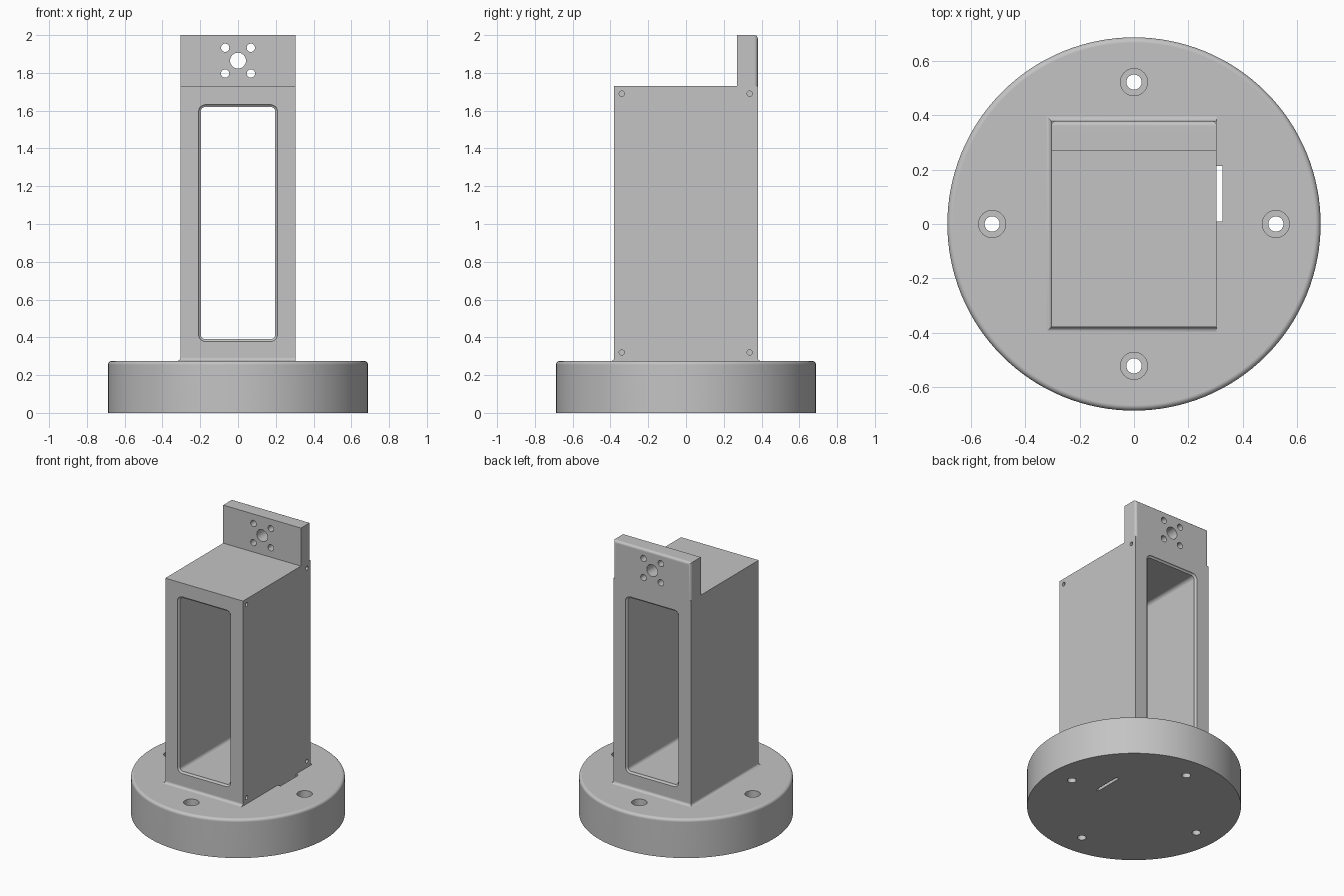
import bpy, bmesh, math
from mathutils import Matrix, Vector

if "Cube" in bpy.data.objects:
    bpy.data.objects.remove(bpy.data.objects["Cube"])

BASE_R, BASE_H = 0.688, 0.275
TOWER_X, TOWER_Y, TOWER_TOP = 0.305, 0.38, 1.73
FILLET = 0.018

grey = bpy.data.materials.new("plain grey")
grey.use_nodes = True
grey.diffuse_color = (0.55, 0.55, 0.55, 1)
grey.node_tree.nodes["Principled BSDF"].inputs["Base Color"].default_value = grey.diffuse_color


def to_object(name, bm):
    bmesh.ops.recalc_face_normals(bm, faces=bm.faces)
    mesh = bpy.data.meshes.new(name)
    bm.to_mesh(mesh)
    bm.free()
    mesh.materials.append(grey)
    obj = bpy.data.objects.new(name, mesh)
    bpy.context.collection.objects.link(obj)
    return obj


def box(bm, low, high):
    low, high = Vector(low), Vector(high)
    matrix = Matrix.Translation((low + high) / 2) @ Matrix.Diagonal((*(high - low), 1))
    bmesh.ops.create_cube(bm, size=1, matrix=matrix)


def rod(bm, centre, radius, length, axis="Z", segments=32):
    turn = {"X": Matrix.Rotation(math.pi / 2, 4, "Y"),
            "Y": Matrix.Rotation(math.pi / 2, 4, "X"), "Z": Matrix()}[axis]
    bmesh.ops.create_cone(bm, cap_ends=True, segments=segments, radius1=radius,
                          radius2=radius, depth=length,
                          matrix=Matrix.Translation(centre) @ turn)


def loft(bm, rings):
    rows = [[bm.verts.new(p) for p in ring] for ring in rings]
    for a, b in zip(rows, rows[1:]):
        for i in range(len(a)):
            j = (i + 1) % len(a)
            bm.faces.new((a[i], a[j], b[j], b[i]))
    bm.faces.new(rows[0])
    bm.faces.new(rows[-1])


def round_edges(bm, test, radius):
    edges = [e for e in bm.edges if test(e)]
    bmesh.ops.bevel(bm, geom=edges, offset=radius, segments=5, profile=0.5,
                    affect="EDGES")


def finish(obj, cutters):
    """Cut every hole, then smooth the round surfaces."""
    bpy.ops.object.select_all(action="DESELECT")
    bpy.context.view_layer.objects.active = obj
    obj.select_set(True)
    for bm in cutters:
        cutter = to_object("cutter", bm)
        cutter.hide_render = True
        mod = obj.modifiers.new("cut", "BOOLEAN")
        mod.operation, mod.solver, mod.object = "DIFFERENCE", "EXACT", cutter
        bpy.ops.object.modifier_apply(modifier=mod.name)
        bpy.data.objects.remove(cutter)
    bpy.ops.object.shade_smooth_by_angle(angle=math.radians(30))
    mod = obj.modifiers.new("even shading", "WEIGHTED_NORMAL")
    mod.keep_sharp = True


# Round base with a softened top rim
bm = bmesh.new()
rod(bm, (0, 0, BASE_H / 2), BASE_R, BASE_H, segments=128)
round_edges(bm, lambda e: all(v.co.z > 0.2 for v in e.verts), 0.02)
base = to_object("round_base", bm)

# Counterbored screw holes and the cable slot
bores, screws = bmesh.new(), bmesh.new()
for x, y in ((1, 0), (-1, 0), (0, 1), (0, -1)):
    rod(bores, (x * 0.523, y * 0.523, BASE_H), 0.05, 0.28)
    rod(screws, (x * 0.523, y * 0.523, 0.1), 0.028, 0.6)
box(screws, (TOWER_X, 0.01, -0.1), (0.327, 0.213, 0.5))
finish(base, [bores, screws])

# Tower, flared into the base on three sides
bm = bmesh.new()
rings = []
for i in range(7):
    a = i / 6 * math.pi / 2
    flare = FILLET * (1 - math.sin(a))
    z = BASE_H + FILLET * (1 - math.cos(a))
    rings.append((flare, z))
rings.append((0, TOWER_TOP))
loft(bm, [[(-TOWER_X - f, -TOWER_Y - f, z), (TOWER_X, -TOWER_Y - f, z),
           (TOWER_X, TOWER_Y + f, z), (-TOWER_X - f, TOWER_Y + f, z)]
          for f, z in rings])
tower = to_object("tower", bm)


def window_ring(y, grow):
    """Rounded rectangle outline of the window at depth y."""
    half_x, half_z, r = 0.197 + grow, 0.615 + grow, 0.025 + grow
    points = []
    for k, (sx, sz) in enumerate(((1, 1), (-1, 1), (-1, -1), (1, -1))):
        for i in range(7):
            a = (k + i / 6) * math.pi / 2
            points.append((sx * (half_x - r) + r * math.cos(a), y,
                           1.005 + sz * (half_z - r) + r * math.sin(a)))
    return points


# Window through the tower with rounded mouths
mouth = 0.012
front = [(-TOWER_Y - 0.1, mouth)]
for i in range(6):
    a = i / 5 * math.pi / 2
    front.append((-TOWER_Y + mouth * math.sin(a), mouth * (1 - math.cos(a))))
front[1:] = [(-TOWER_Y + mouth * (1 - math.cos(i / 5 * math.pi / 2)),
              mouth * (1 - math.sin(i / 5 * math.pi / 2))) for i in range(6)]
front[1:] = [(-TOWER_Y + mouth - g, mouth - (y + TOWER_Y)) for y, g in front[1:]]
window = bmesh.new()
loft(window, [window_ring(y, g) for y, g in front + [(-y, g) for y, g in reversed(front)]])

# Small blind screw holes in the flat side
pins = bmesh.new()
for y in (-0.34, 0.337):
    for z in (0.32, 1.69):
        rod(pins, (TOWER_X, y, z), 0.014, 0.2, "X", 20)
finish(tower, [window, pins])

# Mounting plate above the back of the tower, rounded on its rear edges
bm = bmesh.new()
box(bm, (-TOWER_X, 0.27, TOWER_TOP), (TOWER_X, TOWER_Y, 2))
round_edges(bm, lambda e: all(v.co.y > 0.3 for v in e.verts)
            and any(v.co.z > 1.9 for v in e.verts), 0.018)
plate = to_object("mounting_plate", bm)

# Shaft hole and four bolt holes
holes = bmesh.new()
rod(holes, (0, 0.3, 1.865), 0.042, 0.6, "Y")
for sx in (-1, 1):
    for sz in (-1, 1):
        rod(holes, (sx * 0.068, 0.3, 1.865 + sz * 0.068), 0.022, 0.6, "Y", 24)
finish(plate, [holes])
